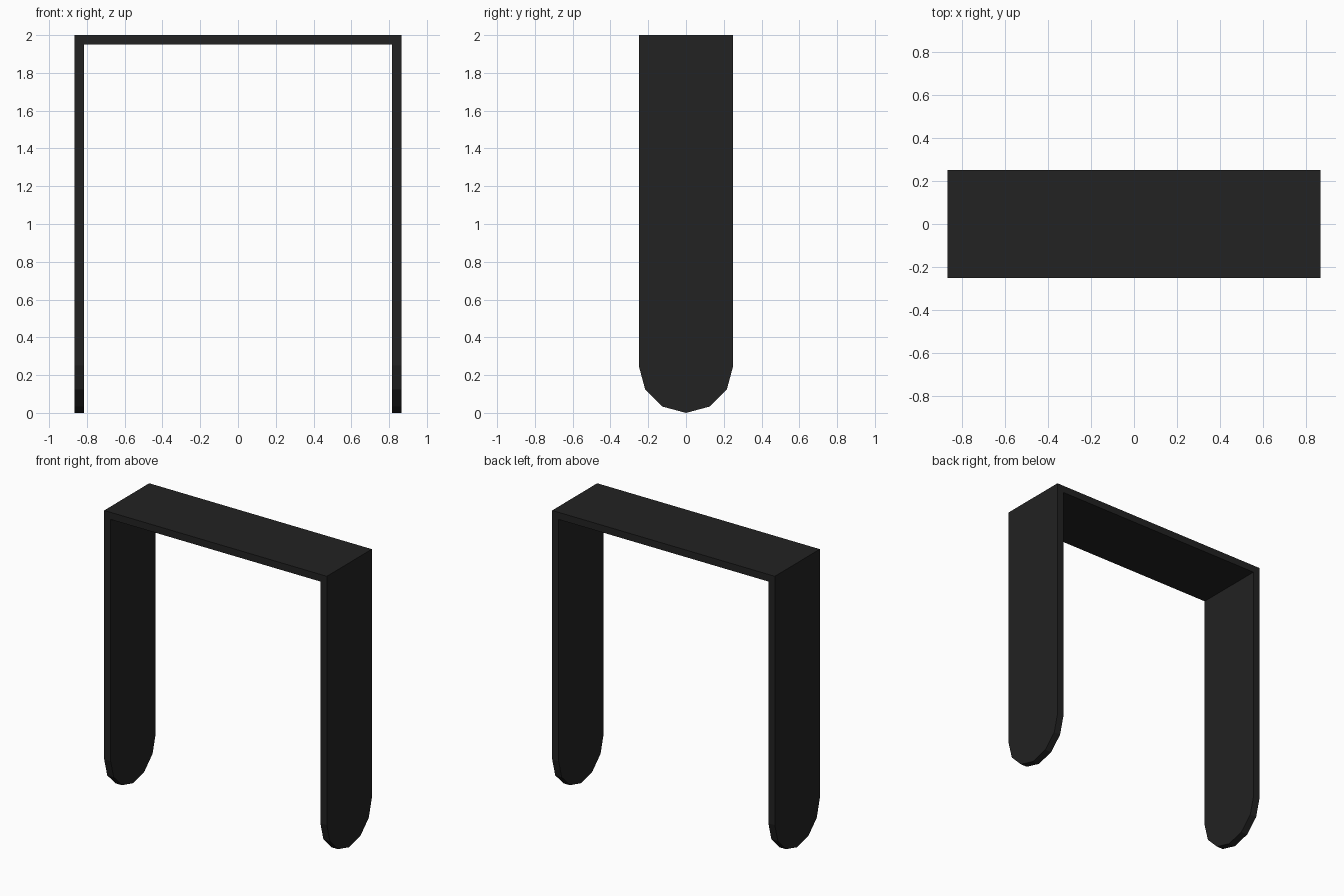
import bpy
import bmesh
from math import cos, sin, pi

cube = bpy.data.objects.get("Cube")
if cube:
    bpy.data.objects.remove(cube, do_unlink=True)

HALF_WIDTH, HALF_DEPTH, HEIGHT, THICKNESS = 0.866, 0.25, 2.0, 0.05
ARC_STEPS = 6

# Single dark material
black = bpy.data.materials.new("matte black")
black.use_nodes = True
colour = (0.016, 0.016, 0.016, 1)
black.diffuse_color = colour
bsdf = black.node_tree.nodes["Principled BSDF"]
bsdf.inputs["Base Color"].default_value = colour
bsdf.inputs["Roughness"].default_value = 0.8

bm = bmesh.new()


def top_edge(x):
    """Back and front corner where a leg meets the crossbar."""
    return [bm.verts.new((x, y, HEIGHT)) for y in (HALF_DEPTH, -HALF_DEPTH)]


def leg(x, corners):
    """Outer face of a leg with a faceted half-round foot."""
    foot = []
    for i in range(ARC_STEPS + 1):
        a = pi + pi * i / ARC_STEPS
        foot.append(bm.verts.new((x, HALF_DEPTH * cos(a), HALF_DEPTH * (1 + sin(a)))))
    loop = corners + foot
    bm.faces.new(loop if x > 0 else loop[::-1])


# Outer skin: crossbar and two legs sharing their corner edges
left, right = top_edge(HALF_WIDTH), top_edge(-HALF_WIDTH)
bm.faces.new((right[1], left[1], left[0], right[0]))
leg(HALF_WIDTH, left)
leg(-HALF_WIDTH, right)

mesh = bpy.data.meshes.new("bracket_frame")
bm.to_mesh(mesh)
bm.free()
mesh.materials.append(black)
frame = bpy.data.objects.new("bracket_frame", mesh)
bpy.context.collection.objects.link(frame)

# Plate thickness grows inward with mitred corners
solid = frame.modifiers.new("plate thickness", "SOLIDIFY")
solid.thickness = THICKNESS
solid.offset = -1
solid.use_even_offset = True
